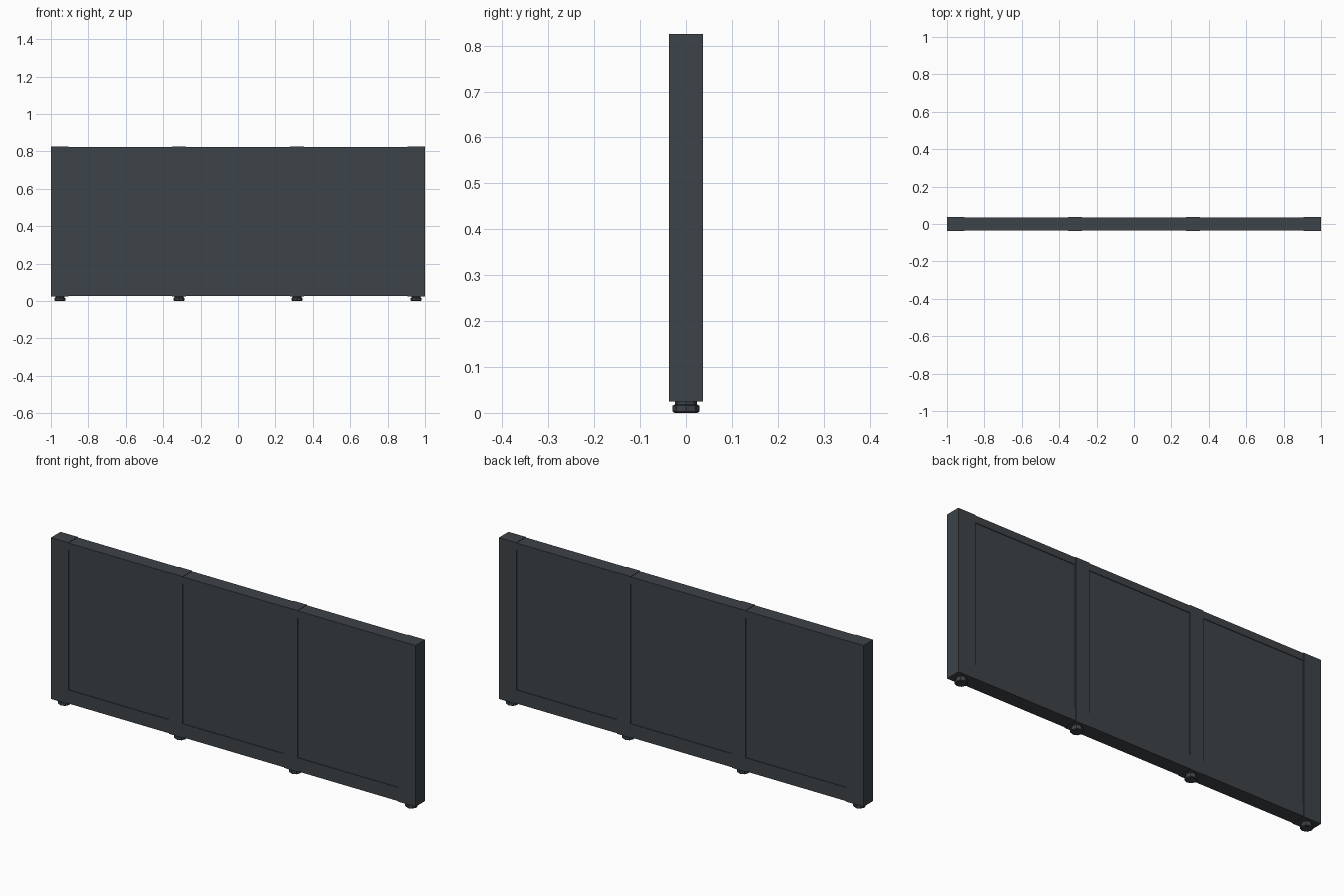
import bpy, bmesh, math

if "Cube" in bpy.data.objects:
    bpy.data.objects.remove(bpy.data.objects["Cube"])

mat = bpy.data.materials.new("dark slate grey")
mat.diffuse_color = (0.047, 0.056, 0.065, 1)
mat.use_nodes = True
mat.node_tree.nodes["Principled BSDF"].inputs["Base Color"].default_value = mat.diffuse_color


def finish(name, bm):
    bmesh.ops.recalc_face_normals(bm, faces=bm.faces)
    me = bpy.data.meshes.new(name)
    bm.to_mesh(me)
    bm.free()
    me.materials.append(mat)
    ob = bpy.data.objects.new(name, me)
    bpy.context.collection.objects.link(ob)
    return ob


def box(name, x0, x1, half_y, z0, z1):
    bm = bmesh.new()
    bmesh.ops.create_cube(bm, size=1)
    for v in bm.verts:
        v.co.x = x1 if v.co.x > 0 else x0
        v.co.y = half_y if v.co.y > 0 else -half_y
        v.co.z = z1 if v.co.z > 0 else z0
    return finish(name, bm)


def foot(name, x):
    # stacked octagonal rings: wide pad, narrower neck
    bm = bmesh.new()
    rings = []
    for r, z in ((0.025, 0.0), (0.029, 0.003), (0.029, 0.016),
                 (0.024, 0.018), (0.024, 0.027)):
        rings.append([bm.verts.new((x + r * math.cos(i * math.pi / 4),
                                    r * math.sin(i * math.pi / 4), z))
                      for i in range(8)])
    for a, b in zip(rings, rings[1:]):
        for i in range(8):
            j = (i + 1) % 8
            bm.faces.new((a[i], a[j], b[j], b[i]))
    bm.faces.new(rings[0])
    bm.faces.new(rings[-1])
    return finish(name, bm)


BOTTOM, TOP = 0.025, 0.825
posts = [(-1.0, -0.905), (-0.352, -0.278), (0.278, 0.352), (0.905, 1.0)]

# posts, each on one levelling foot
for i, (a, b) in enumerate(posts, 1):
    box(f"post_{i}", a, b, 0.0375, BOTTOM, TOP)
    foot(f"foot_{i}", (a + b) / 2)

# bays between posts: recessed panel with top and bottom rails
for i in range(3):
    a, b = posts[i][1], posts[i + 1][0]
    box(f"panel_{i + 1}", a, b, 0.033, 0.094, 0.788)
    box(f"top_rail_{i + 1}", a, b, 0.036, 0.788, 0.823)
    box(f"bottom_rail_{i + 1}", a, b, 0.036, 0.027, 0.094)
